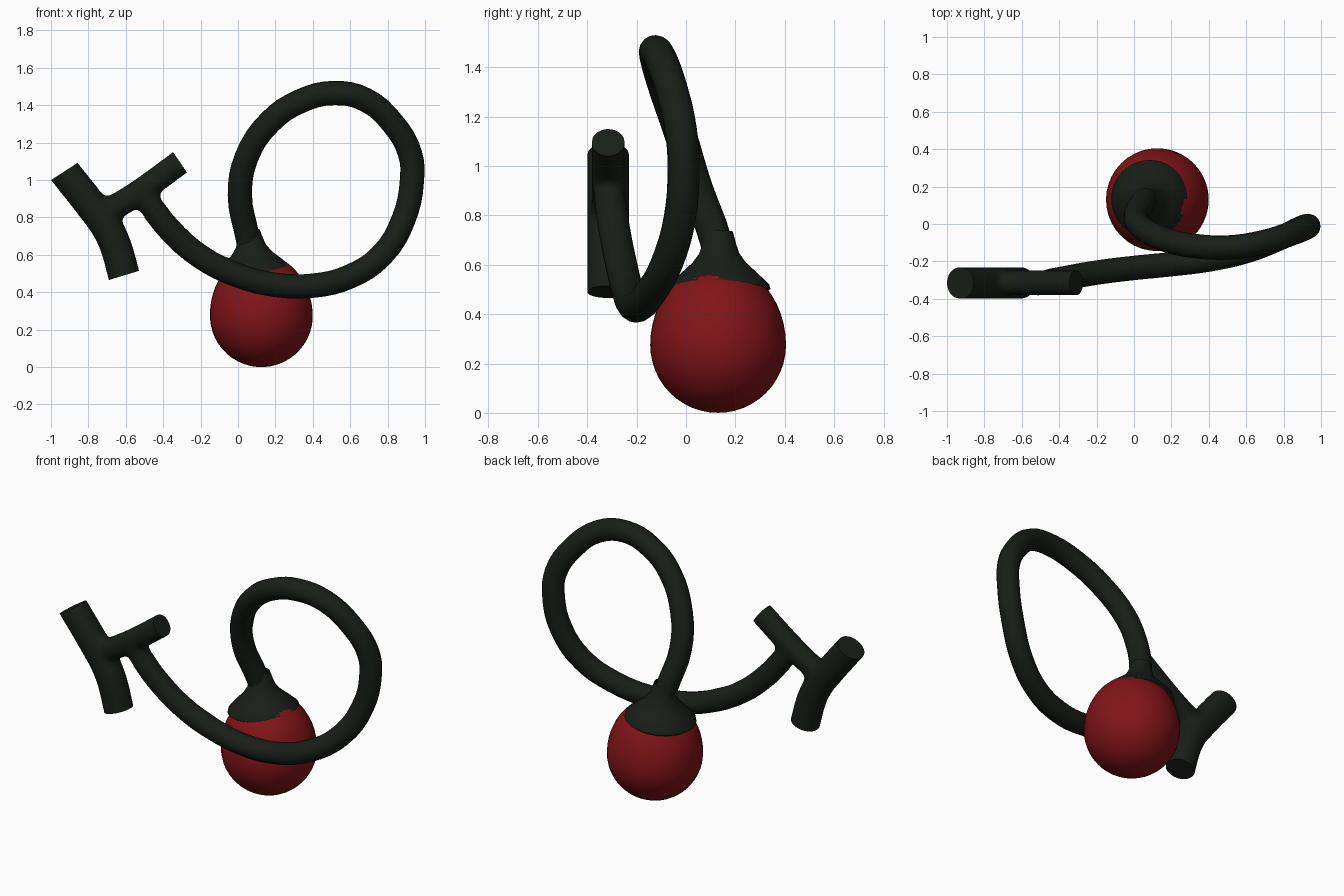
import bpy, bmesh, math
from mathutils import Vector, Matrix

if "Cube" in bpy.data.objects:
    bpy.data.objects.remove(bpy.data.objects["Cube"])


def material(name, rgb):
    m = bpy.data.materials.new(name)
    m.diffuse_color = (*rgb, 1)
    m.use_nodes = True
    m.node_tree.nodes["Principled BSDF"].inputs["Base Color"].default_value = m.diffuse_color
    return m


RED = material("berry_red", (0.22, 0.007, 0.009))
DARK = material("dark_green", (0.009, 0.013, 0.009))


def finish(obj, mat, angle=40):
    obj.data.materials.clear()
    obj.data.materials.append(mat)
    bpy.ops.object.select_all(action='DESELECT')
    bpy.context.view_layer.objects.active = obj
    obj.select_set(True)
    bpy.ops.object.shade_smooth_by_angle(angle=math.radians(angle))
    return obj


def tube(name, points, radius, res=4):
    """Round tube through the points, turned into a mesh object."""
    cu = bpy.data.curves.new(name, 'CURVE')
    cu.dimensions = '3D'
    cu.bevel_depth = radius
    cu.bevel_resolution = 6
    cu.resolution_u = res
    cu.use_fill_caps = True
    sp = cu.splines.new('BEZIER')
    sp.bezier_points.add(len(points) - 1)
    for bp, p in zip(sp.bezier_points, points):
        bp.co = p
        bp.handle_left_type = bp.handle_right_type = 'AUTO'
    obj = bpy.data.objects.new(name, cu)
    bpy.context.collection.objects.link(obj)
    bpy.ops.object.select_all(action='DESELECT')
    bpy.context.view_layer.objects.active = obj
    obj.select_set(True)
    bpy.ops.object.convert(target='MESH')
    return bpy.context.object


def lathe(name, profile, mat, center, tilt=0.0, steps=40):
    """Spin an (r, z) profile about z, tilt about the pivot, move to center."""
    bm = bmesh.new()
    vs = [bm.verts.new((r, 0, z)) for r, z in profile]
    es = [bm.edges.new(p) for p in zip(vs, vs[1:])]
    bmesh.ops.spin(bm, geom=vs + es, axis=(0, 0, 1), cent=(0, 0, 0),
                   angle=2 * math.pi, steps=steps)
    bmesh.ops.remove_doubles(bm, verts=bm.verts, dist=1e-4)
    bmesh.ops.recalc_face_normals(bm, faces=bm.faces)
    bm.transform(Matrix.Translation(center) @ Matrix.Rotation(tilt, 4, 'Y'))
    me = bpy.data.meshes.new(name)
    bm.to_mesh(me)
    bm.free()
    obj = bpy.data.objects.new(name, me)
    bpy.context.collection.objects.link(obj)
    return finish(obj, mat)


# Berry: round below, slightly drawn up toward the cap
profile = []
for i in range(25):
    a = -math.pi / 2 + math.pi * i / 24
    profile.append((0.275 * math.cos(a), math.sin(a) * (0.275 if a < 0 else 0.33)))
lathe("berry", profile, RED, (0.125, 0.13, 0.275), math.radians(-3))

# Cap: flared skirt with a thin rim, running up into the stem
lathe("cap", [(0.14, 0.01), (0.19, -0.025), (0.207, -0.012), (0.202, 0.005),
              (0.155, 0.05), (0.11, 0.092), (0.082, 0.13), (0.068, 0.17), (0.055, 0.22)],
      DARK, (0.083, 0.135, 0.515), math.radians(-6))

# Long looping stem
path = [(0.07, 0.14, 0.60), (0.05, 0.12, 0.70), (0.01, 0.04, 0.92), (0.045, -0.02, 1.12),
        (0.17, -0.085, 1.31), (0.33, -0.118, 1.42), (0.51, -0.125, 1.465),
        (0.68, -0.10, 1.43), (0.83, -0.055, 1.30), (0.92, -0.02, 1.14), (0.93, -0.01, 1.0),
        (0.885, -0.025, 0.79), (0.77, -0.08, 0.60), (0.6, -0.145, 0.485),
        (0.4, -0.19, 0.435), (0.2, -0.215, 0.44), (0.0, -0.235, 0.49),
        (-0.2, -0.26, 0.59), (-0.37, -0.29, 0.74), (-0.45, -0.305, 0.84)]
finish(tube("stem", path, 0.065), DARK)

# Branching twig: three tubes fused and softened, ends trimmed flat afterwards
Y = -0.315
trunk = tube("twig", [(-1.0, Y, 1.14), (-0.92, Y, 1.035), (-0.79, Y, 0.87),
                      (-0.68, Y, 0.71), (-0.61, Y, 0.49), (-0.585, Y, 0.38)], 0.088)
arm = tube("twig_arm", [(-0.22, Y, 1.16), (-0.31, Y, 1.095), (-0.48, Y, 0.97),
                        (-0.60, Y, 0.89), (-0.74, Y, 0.81)], 0.07)
link = tube("twig_link", path[-4:] + [(-0.50, Y, 0.93)], 0.067)
for o in (trunk, arm, link):
    o.select_set(True)
bpy.context.view_layer.objects.active = trunk
bpy.ops.object.join()
rm = trunk.modifiers.new("fuse", 'REMESH')
rm.mode = 'VOXEL'
rm.voxel_size = 0.014
sm = trunk.modifiers.new("soften", 'SMOOTH')
sm.factor = 0.5
sm.iterations = 22
for m in ("fuse", "soften"):
    bpy.ops.object.modifier_apply(modifier=m)

bm = bmesh.new()
bm.from_mesh(trunk.data)
for end, normal in (((-0.93, Y, 1.045), (-0.55, 0, 0.85)),
                    ((-0.61, Y, 0.49), (0.29, 0, -0.95)),
                    ((-0.31, Y, 1.095), (0.82, 0, 0.56))):
    end = Vector(end)
    near = {v for v in bm.verts if (v.co - end).length < 0.19}
    geom = list(near)
    geom += [e for e in bm.edges if all(v in near for v in e.verts)]
    geom += [f for f in bm.faces if all(v in near for v in f.verts)]
    bmesh.ops.bisect_plane(bm, geom=geom, plane_co=end,
                           plane_no=Vector(normal).normalized(), clear_outer=True)
    bmesh.ops.holes_fill(bm, edges=[e for e in bm.edges if e.is_boundary], sides=0)
bmesh.ops.recalc_face_normals(bm, faces=bm.faces)
bm.to_mesh(trunk.data)
bm.free()
finish(trunk, DARK, 45)
